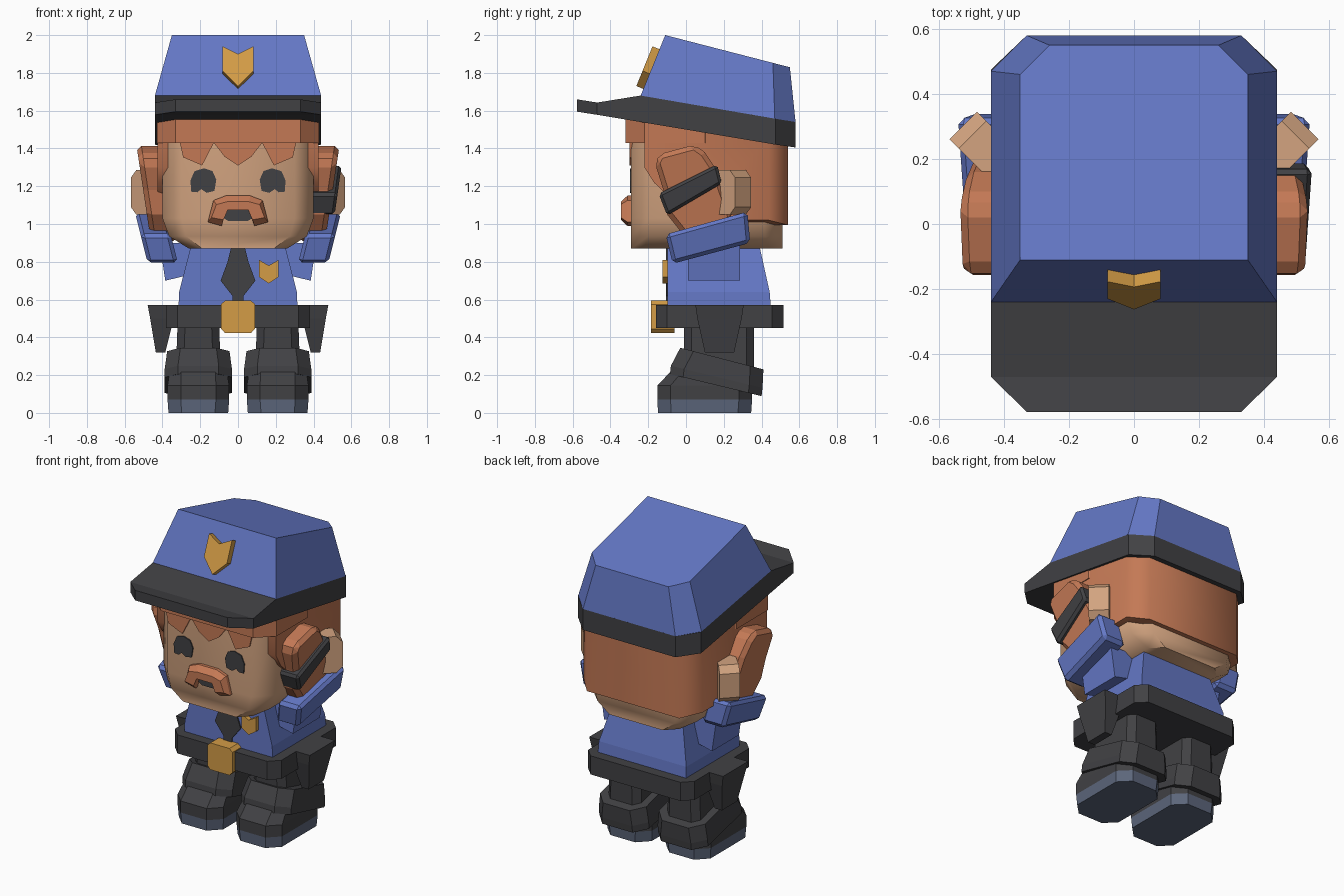
import bpy, bmesh, math

if "Cube" in bpy.data.objects:
    bpy.data.objects.remove(bpy.data.objects["Cube"])


def mat(name, hexcol):
    m = bpy.data.materials.new(name)
    srgb = [int(hexcol[i:i + 2], 16) / 255 for i in (0, 2, 4)]
    m.diffuse_color = [((c + 0.055) / 1.055) ** 2.4 for c in srgb] + [1]
    m.use_nodes = True
    m.node_tree.nodes["Principled BSDF"].inputs["Base Color"].default_value = m.diffuse_color
    return m


BLUE = mat("uniform blue", "6478C6")
DARK = mat("dark cloth", "414144")
BROWN = mat("hair brown", "C47955")
SKIN = mat("skin", "D3A480")
GOLD = mat("gold", "D39C46")
SOLE = mat("sole grey", "5C667B")


def loft(name, rings, material, smooth=False, bevel=0):
    """Skin matching rings of points and cap both ends."""
    bm = bmesh.new()
    rows = [[bm.verts.new(p) for p in r] for r in rings]
    n = len(rows[0])
    for a, b in zip(rows, rows[1:]):
        for i in range(n):
            j = (i + 1) % n
            bm.faces.new((a[i], a[j], b[j], b[i]))
    bm.faces.new(rows[0][::-1])
    bm.faces.new(rows[-1])
    bmesh.ops.recalc_face_normals(bm, faces=bm.faces)
    me = bpy.data.meshes.new(name)
    bm.to_mesh(me)
    bm.free()
    me.materials.append(material)
    ob = bpy.data.objects.new(name, me)
    bpy.context.collection.objects.link(ob)
    if bevel:
        mod = ob.modifiers.new("bevel", 'BEVEL')
        mod.width, mod.segments, mod.limit_method = bevel, 1, 'ANGLE'
    if smooth:
        bpy.ops.object.select_all(action='DESELECT')
        ob.select_set(True)
        bpy.context.view_layer.objects.active = ob
        bpy.ops.object.shade_smooth_by_angle(angle=math.radians(47))
    return ob


def octo(hx, y0, y1, z, c, cx=0, slope=0):
    """Rectangle with cut corners, height z at y=0 falling with slope."""
    pts = [(-hx + c, y0), (hx - c, y0), (hx, y0 + c), (hx, y1 - c),
           (hx - c, y1), (-hx + c, y1), (-hx, y1 - c), (-hx, y0 + c)]
    return [(cx + x, y, z - slope * y) for x, y in pts]


def front_plate(name, pts, y0, y1, material):
    return loft(name, [[(x, y, z) for x, z in pts] for y in (y0, y1)], material)


def side_slab(name, pts, x0, x1, s, shear, material, bevel=0):
    """Side profile (y, z) given thickness in x, leaning outwards with height."""
    rings = [[(s * (x + shear * (z - 1)), y, z) for y, z in pts] for x in (x0, x1)]
    return loft(name, rings, material, bevel=bevel)


def mirrored(half):
    return half + [(-x, z) for x, z in reversed(half) if x]


# Cap: crown and band with visor
def crown_ring(hx, front, back, c, z, slope):
    pts = [(-hx, front), (hx, front), (hx, back - c), (hx - c, back), (-hx + c, back), (-hx, back - c)]
    return [(x, y, z - slope * (y - front)) for x, y in pts]


loft("cap_crown", [crown_ring(.44, -.24, .58, .11, 1.68, .172),
                   crown_ring(.35, -.11, .55, .09, 2.0, .258)], BLUE)
rows = [(-.578, .33, 1.595, 1.66), (-.47, .44, 1.578, 1.643), (-.24, .44, 1.54, 1.68),
        (.475, .44, 1.42, 1.557), (.58, .33, 1.405, 1.54)]
loft("cap_band_and_visor", [[(-w, y, a), (w, y, a), (w, y, b), (-w, y, b)] for y, w, a, b in rows], DARK)


# Badges: shield outline with notched top
def shield(w, bottom, low, notch, top):
    return [(0, bottom), (w, low), (w, top), (0, notch), (-w, top), (-w, low)]


loft("cap_badge", [[(x, -.24 + .376 * v - .926 * d, 1.68 + .926 * v + .376 * d)
                    for x, v in shield(.082, .038, .125, .222, .265)] for d in (-.02, .04)], GOLD)
front_plate("chest_badge", [(x + .163, z) for x, z in shield(.052, .685, .72, .78, .81)], -.125, -.08, GOLD)

# Head
loft("head", [octo(.26, -.29, .51, .87, .07), octo(.365, -.29, .51, .935, .09),
              octo(.40, -.29, .51, 1.03, .10), octo(.40, -.29, .51, 1.45, .10)], SKIN, smooth=True)

# Hair: back shell, upper cap and jagged fringe
hair = []
for x, back, low in ((-.425, .44, 1.02), (-.33, .54, .995), (.33, .54, .995), (.425, .44, 1.02)):
    hair.append([(x, y, z) for y, z in ((-.22, 1.57), (-.22, 1.3), (-.17, 1.22), (.04, low),
                                        (back, low), (back, 1.46))])
loft("hair_back", hair, BROWN, smooth=True)
loft("hair_cap", [octo(.43, -.32, .2, z, .1) for z in (1.43, 1.57)], BROWN)
fringe = [(0, 1.31), (.07, 1.355), (.128, 1.43), (.19, 1.31), (.29, 1.353), (.33, 1.44), (.33, 1.46)]
fringe = [(min(x, .31), z) for x, z in fringe]
front_plate("hair_fringe", mirrored(fringe), -.298, -.25, BROWN)

# Face: eyes, moustache, mouth
eye = [(.115, 1.235), (.135, 1.28), (.18, 1.295), (.23, 1.28), (.252, 1.23), (.247, 1.17),
       (.215, 1.168), (.195, 1.185), (.165, 1.165), (.125, 1.175)]
for s, side in ((-1, "right"), (1, "left")):
    front_plate(side + "_eye", [(s * x, z) for x, z in eye], -.297, -.288, DARK)
stache = mirrored([(.065, 1.15), (.13, 1.125), (.16, 1.01), (.087, .99), (.062, 1.075)])
loft("moustache", [[(x, -.28, z) for x, z in stache], [(x, -.31, z) for x, z in stache],
                   [(x * .88, -.345, 1.07 + (z - 1.07) * .6) for x, z in stache]], BROWN)
front_plate("mouth", mirrored([(.06, 1.08), (.075, 1.03), (.05, 1.015)]), -.297, -.288, DARK)

# Torso, tie, belt, buckle
loft("torso", [[(-w, f, z), (w, f, z), (w, b, z), (-w, b, z)]
               for w, f, b, z in ((.315, -.097, .45, .55), (.312, -.097, .443, .64), (.245, -.097, .385, .9))], BLUE)
front_plate("tie", mirrored([(.035, .88), (.055, .80), (.092, .70), (.03, .62), (.03, .58)]), -.105, -.09, DARK)
loft("belt", [octo(.38, -.16, .515, z, .06) for z in (.45, .57)], DARK)
buckle = mirrored([(.068, .595), (.09, .575), (.09, .445), (.068, .422)])
front_plate("belt_buckle", buckle, -.185, -.06, GOLD)

for s, side in ((-1, "right"), (1, "left")):
    # Holster pouch
    loft(side + "_pouch", [[(s * x, y, z) for x, y in ((.34, y0), (x1, y0), (x1, y1), (.34, y1))]
                           for x1, y0, y1, z in ((.478, .05, .305, .57), (.465, .06, .295, .5))]
         + [[(s * x, y, .32) for x, y in ((.385, .10), (.435, .10), (.435, .255), (.385, .255))]], DARK)

    # Ear: cut-corner plate turned 45 degrees
    profile = [(-.12, 1.05), (.08, 1.05), (.12, 1.09), (.12, 1.245), (.08, 1.285), (-.12, 1.285)]
    r = math.sqrt(.5)
    loft(side + "_ear", [[(s * (.44 + r * (a - t)), .218 + r * (a + t), z) for a, z in profile]
                         for t in (-.06, .06)], SKIN)

    # Raised arm: sleeve, cuff, forearm with fist
    loft(side + "_upper_sleeve", [[(s * x, y, z) for x, z in ((.26, .73), (.385, .70), (.415, .90), (.22, .90))]
                                  for y in (.01, .285)], BLUE)
    side_slab(side + "_sleeve_cuff", [(-.108, .945), (.325, 1.065), (.34, .90), (-.07, .79)],
              .37, .53, s, .25, BLUE, bevel=.02)
    side_slab(side + "_forearm", [(-.165, 1.325), (-.14, 1.37), (.045, 1.42), (.10, 1.38), (.16, 1.29),
                                  (.25, 1.03), (.10, .90), (-.02, .95), (-.10, 1.05), (-.12, 1.18)],
              .33, .475, s, .15, BROWN, bevel=.03)

    # Leg, trouser cuff, boot and sole
    cx = s * .21
    loft(side + "_leg", [octo(.12, -.01, .36, .2, .04, cx), octo(.11, -.01, .36, .47, .04, cx)], DARK)
    loft(side + "_trouser_cuff", [octo(.178, -.085, .40, .185, .07, cx, .24),
                                  octo(.178, -.08, .405, .23, .07, cx, .24),
                                  octo(.165, -.03, .41, .337, .07, cx, .26)], DARK)
    loft(side + "_boot", [octo(.163, -.152, .35, .07, .07, cx), octo(.163, -.152, .35, .145, .07, cx),
                          octo(.15, -.07, .33, .23, .06, cx)], DARK)
    loft(side + "_sole", [octo(.158, -.148, .345, 0, .07, cx), octo(.163, -.152, .35, .07, .07, cx)], SOLE)

# Wristwatch on one arm only
side_slab("wrist_band", [(-.145, 1.16), (.165, 1.315), (.19, 1.215), (-.10, 1.045)],
          .33, .505, 1, .14, DARK, bevel=.015)
